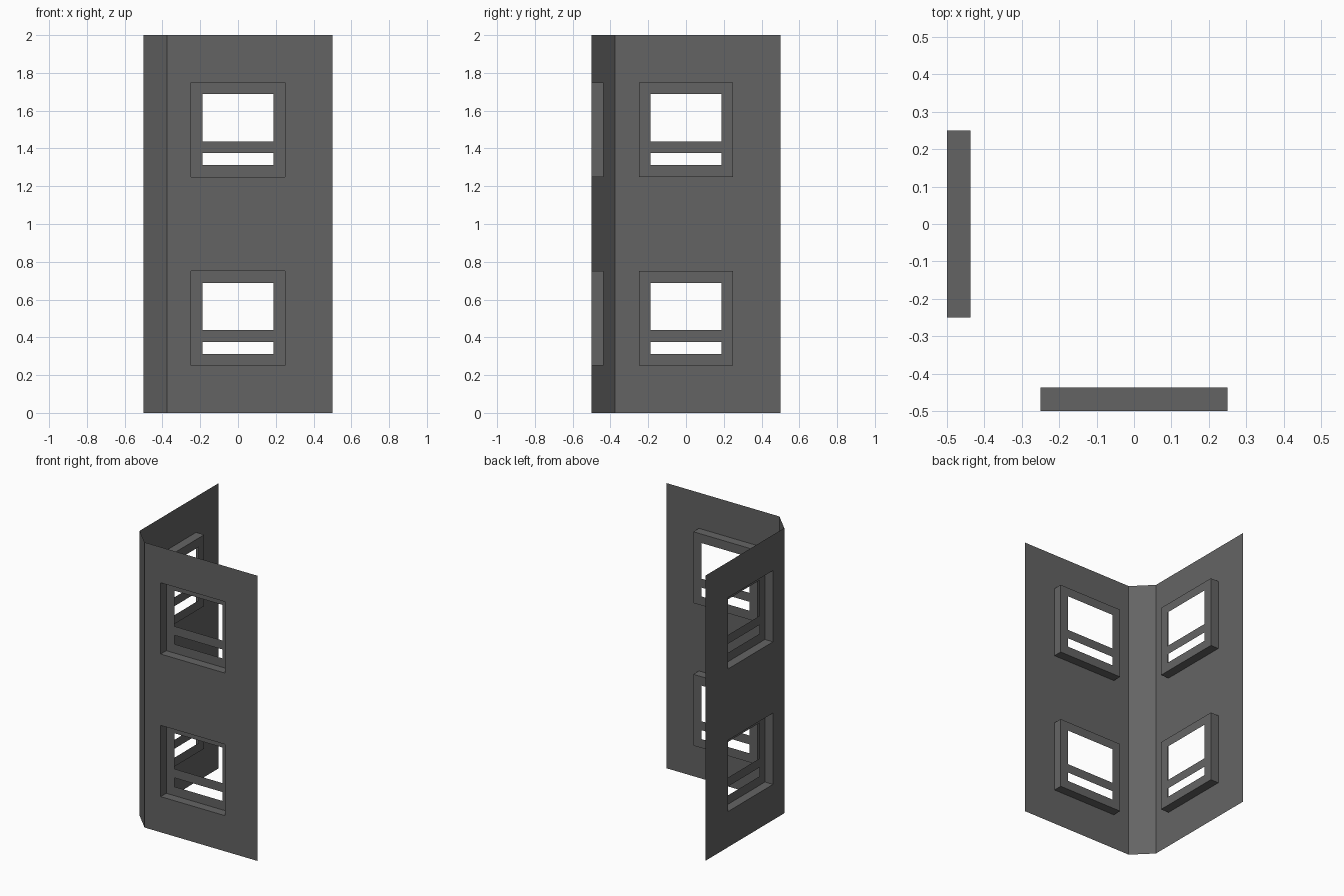
import bpy, bmesh

if "Cube" in bpy.data.objects:
    bpy.data.objects.remove(bpy.data.objects["Cube"])

grey = bpy.data.materials.new("dark_grey")
grey.diffuse_color = (0.127, 0.127, 0.127, 1)
grey.use_nodes = True
grey.node_tree.nodes["Principled BSDF"].inputs["Base Color"].default_value = grey.diffuse_color
DEPTH = 0.0625          # how far the windows sit behind the wall
FLOORS = (0, 1)         # base height of each storey


def front(u, d, z):
    return (u, d - 0.5, z)


def left(u, d, z):
    return (d - 0.5, u, z)


def make(name, quads, flip=False):
    bm = bmesh.new()
    for q in quads:
        bm.faces.new([bm.verts.new(p) for p in q])
    bmesh.ops.remove_doubles(bm, verts=bm.verts, dist=1e-5)
    if flip:
        bmesh.ops.reverse_faces(bm, faces=bm.faces)
    mesh = bpy.data.meshes.new(name)
    bm.to_mesh(mesh)
    bm.free()
    mesh.materials.append(grey)
    bpy.context.collection.objects.link(bpy.data.objects.new(name, mesh))


def sheet(place, us, zs, d, holes):
    """Flat grid of quads, leaving out the cells listed in holes."""
    return [[place(us[i], d, zs[j]), place(us[i + 1], d, zs[j]),
             place(us[i + 1], d, zs[j + 1]), place(us[i], d, zs[j + 1])]
            for i in range(len(us) - 1) for j in range(len(zs) - 1)
            if (i, j) not in holes]


for side, place, flip in (("front", front, False), ("left", left, True)):
    # wall sheet with one square opening per storey
    make(side + "_wall", sheet(place, (-0.375, -0.25, 0.25, 0.5),
                               (0, 0.25, 0.75, 1.25, 1.75, 2), 0,
                               {(1, 1), (1, 3)}), flip)
    for n, base in enumerate(FLOORS):
        # reveal around the opening
        ring = [(-0.25, base + 0.25), (0.25, base + 0.25),
                (0.25, base + 0.75), (-0.25, base + 0.75)]
        quads = [[place(a[0], 0, a[1]), place(b[0], 0, b[1]),
                  place(b[0], DEPTH, b[1]), place(a[0], DEPTH, a[1])]
                 for a, b in zip(ring, ring[1:] + ring[:1])]
        # window frame with a large upper and a slim lower gap
        zs = [base + z for z in (0.25, 0.3125, 0.375, 0.4375, 0.6875, 0.75)]
        quads += sheet(place, (-0.25, -0.1875, 0.1875, 0.25), zs, DEPTH,
                       {(1, 1), (1, 3)})
        make(f"{side}_window_{n + 1}", quads, flip)

# chamfered corner strip joining the walls
make("corner_strip", [[(-0.5, -0.375, 0), (-0.375, -0.5, 0),
                       (-0.375, -0.5, 2), (-0.5, -0.375, 2)]])
